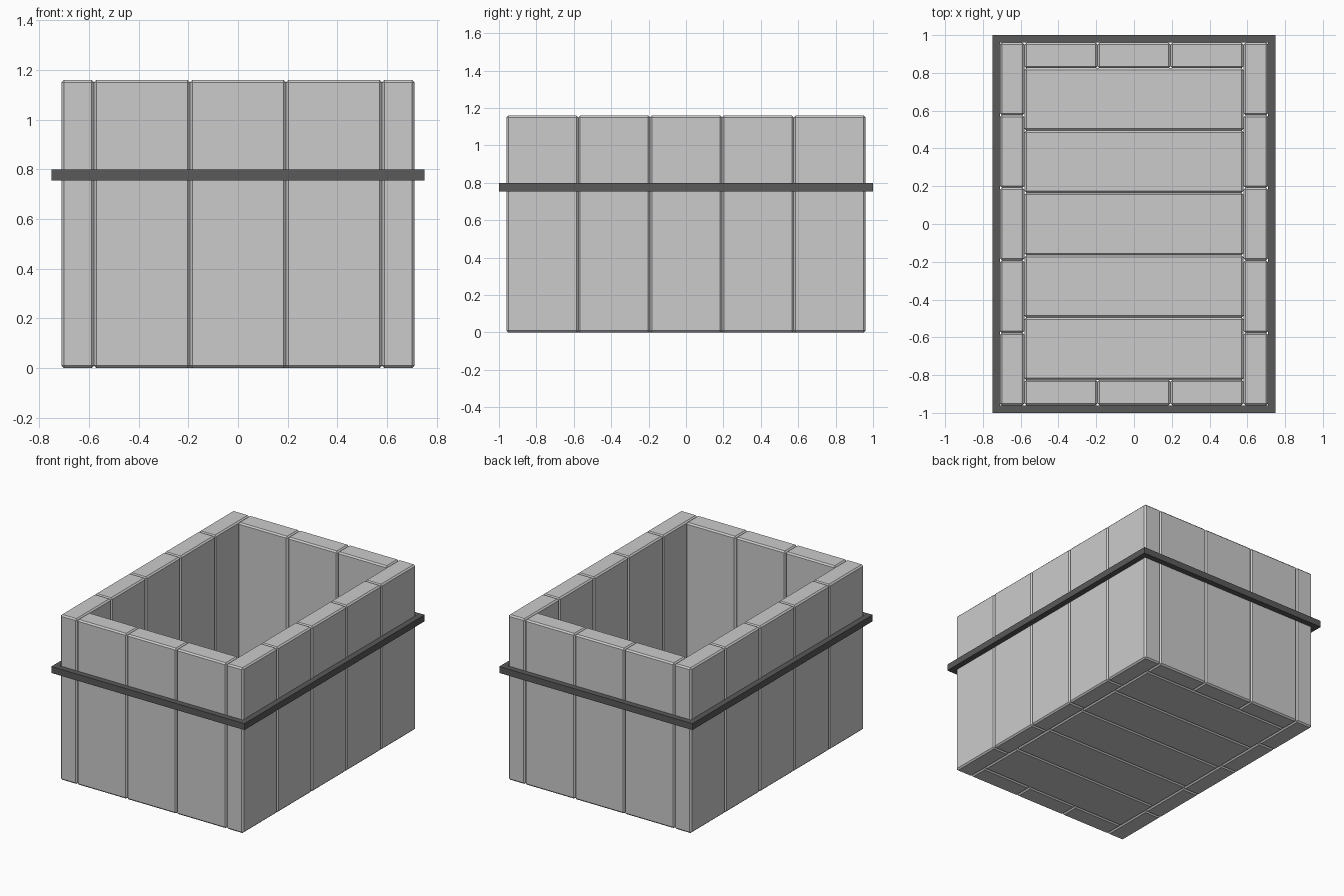
import bpy, bmesh

if "Cube" in bpy.data.objects:
    bpy.data.objects.remove(bpy.data.objects["Cube"])

BEVEL = 0.01
X_OUT, Y_OUT = 0.71, 0.96      # outer faces of the walls
X_IN, Y_IN = 0.58, 0.825       # inner faces of the walls
HEIGHT = 1.16
FLOOR_T = 0.13


def new_object(name, bm):
    mesh = bpy.data.meshes.new(name)
    bm.to_mesh(mesh)
    bm.free()
    obj = bpy.data.objects.new(name, mesh)
    bpy.context.collection.objects.link(obj)
    return obj


def plank(name, x0, x1, y0, y1, z0, z1):
    """Board between two corners with chamfered edges."""
    bm = bmesh.new()
    bmesh.ops.create_cube(bm, size=1)
    bmesh.ops.scale(bm, vec=(x1 - x0, y1 - y0, z1 - z0), verts=bm.verts)
    bmesh.ops.translate(bm, vec=((x0 + x1) / 2, (y0 + y1) / 2, (z0 + z1) / 2), verts=bm.verts)
    obj = new_object(name, bm)
    mod = obj.modifiers.new("chamfer", 'BEVEL')
    mod.width = BEVEL
    mod.segments = 1
    return obj


# Long side walls: five upright planks each
step = 2 * Y_OUT / 5
for side, (x0, x1) in {"left": (-X_OUT, -X_IN), "right": (X_IN, X_OUT)}.items():
    for i in range(5):
        y = -Y_OUT + i * step
        plank(f"{side}_wall_plank_{i + 1}", x0, x1, y, y + step, 0, HEIGHT)

# End walls: three upright planks each, fitted between the side walls
step = 2 * X_IN / 3
for side, (y0, y1) in {"front": (-Y_OUT, -Y_IN), "back": (Y_IN, Y_OUT)}.items():
    for i in range(3):
        x = -X_IN + i * step
        plank(f"{side}_wall_plank_{i + 1}", x, x + step, y0, y1, 0, HEIGHT)

# Floor: five crosswise planks
step = 2 * Y_IN / 5
for i in range(5):
    y = -Y_IN + i * step
    plank(f"floor_plank_{i + 1}", -X_IN, X_IN, y, y + step, 0, FLOOR_T)

# Metal band: rectangular hoop around the walls
bm = bmesh.new()
rings = []
for hx, hy, z in ((0.75, 1.0, 0.755), (0.75, 1.0, 0.80), (X_OUT, Y_OUT, 0.80), (X_OUT, Y_OUT, 0.755)):
    rings.append([bm.verts.new((sx * hx, sy * hy, z)) for sx, sy in ((-1, -1), (1, -1), (1, 1), (-1, 1))])
for a, b in zip(rings, rings[1:] + rings[:1]):
    for i in range(4):
        j = (i + 1) % 4
        bm.faces.new((a[i], a[j], b[j], b[i]))
bmesh.ops.recalc_face_normals(bm, faces=bm.faces)
band = new_object("metal_band", bm)
mat = bpy.data.materials.new("dark_metal")
mat.diffuse_color = (0.1, 0.1, 0.1, 1)
mat.use_nodes = True
mat.node_tree.nodes["Principled BSDF"].inputs["Base Color"].default_value = mat.diffuse_color
band.data.materials.append(mat)
